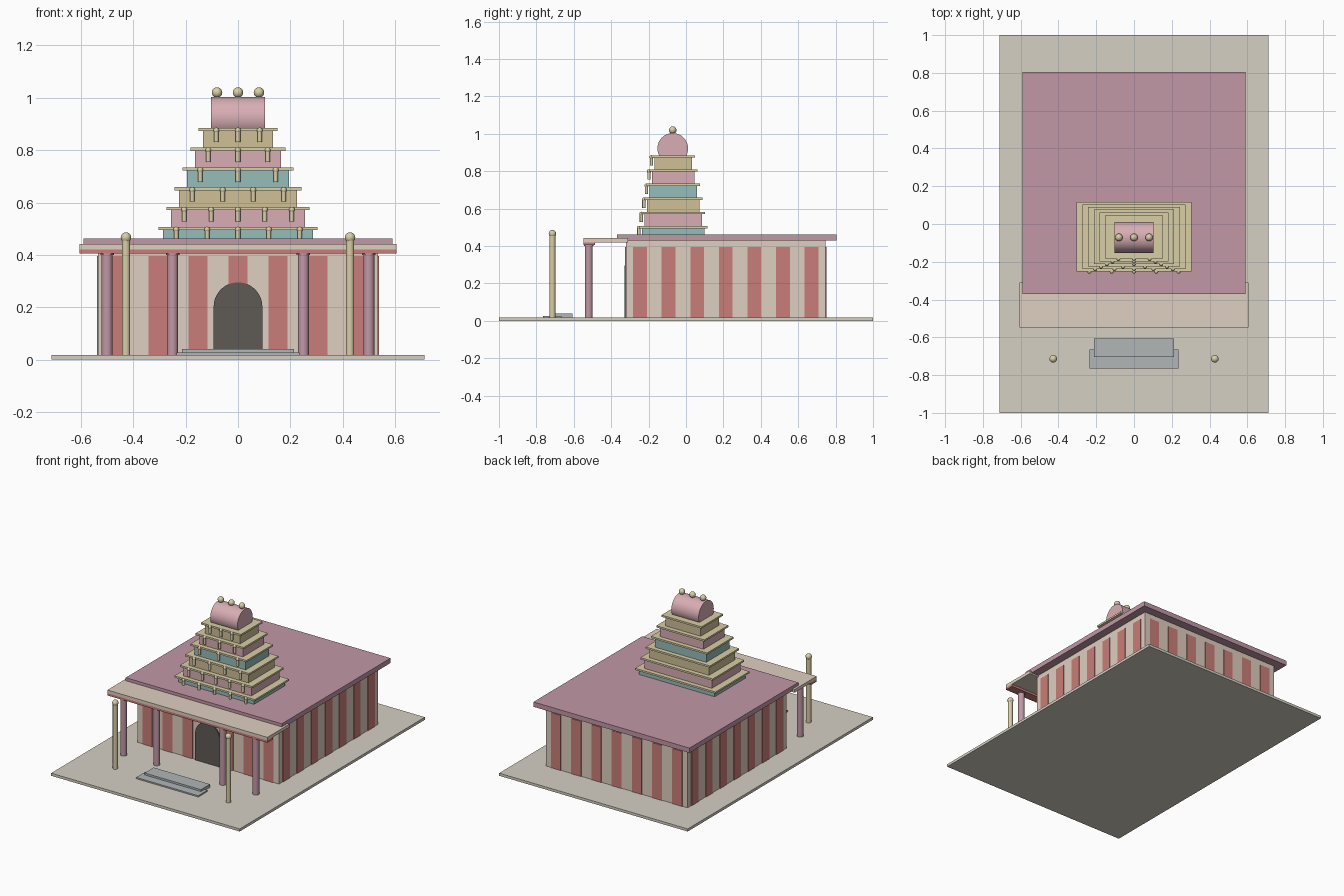
import bpy, math

if "Cube" in bpy.data.objects:
    bpy.data.objects.remove(bpy.data.objects["Cube"])

def mat(name, rgb):
    m = bpy.data.materials.new(name)
    m.diffuse_color = (*[(c / 255) ** 2.2 for c in rgb], 1)
    m.use_nodes = True
    m.node_tree.nodes["Principled BSDF"].inputs["Base Color"].default_value = m.diffuse_color
    return m

STONE = mat("stone", (212, 207, 194))
CREAM = mat("cream", (222, 205, 190))
RED = mat("red", (200, 125, 120))
MAUVE = mat("mauve", (192, 150, 165))
PINK = mat("pink", (215, 172, 178))
TEAL = mat("teal", (148, 188, 184))
SAND = mat("sand", (205, 190, 150))
GOLD = mat("gold", (216, 205, 165))
DARK = mat("dark", (95, 90, 86))
GREY = mat("grey", (175, 180, 182))

def finish(name, m):
    o = bpy.context.object
    o.name = name
    o.data.materials.append(m)
    return o

def box(name, x0, x1, y0, y1, z0, z1, m):
    bpy.ops.mesh.primitive_cube_add(size=1, location=((x0 + x1) / 2, (y0 + y1) / 2, (z0 + z1) / 2))
    o = finish(name, m)
    o.scale = (x1 - x0, y1 - y0, z1 - z0)
    return o

def cyl(name, x, y, z0, z1, r, m, n=24):
    bpy.ops.mesh.primitive_cylinder_add(vertices=n, radius=r, depth=z1 - z0, location=(x, y, (z0 + z1) / 2))
    bpy.ops.object.shade_smooth_by_angle()
    return finish(name, m)

def ball(name, x, y, z, r, m, n=20):
    bpy.ops.mesh.primitive_uv_sphere_add(segments=n, ring_count=n // 2, radius=r, location=(x, y, z))
    bpy.ops.object.shade_smooth()
    return finish(name, m)

# Courtyard slab, hall and roofs
box("courtyard", -.713, .713, -1, 1, 0, .018, STONE)
X, Y0, Y1 = .535, -.322, .747
box("hall", -X, X, Y0, Y1, .018, .43, CREAM)
box("main_roof", -.59, .59, -.37, .805, .43, .463, MAUVE)
box("porch_roof", -.605, .605, -.547, -.31, .42, .442, CREAM)
box("porch_beam", -.605, .605, -.547, -.487, .405, .42, RED)

# Painted wall stripes, seven to each side
for i in range(7):
    x = -X + (i + .5) * 2 * X / 7
    y = Y0 + (i + .5) * (Y1 - Y0) / 7
    for a, b in ((Y0 - .004, Y0 + .004), (Y1 - .004, Y1 + .004)):
        box("end_stripe", x - .037, x + .037, a, b, .018, .395, RED)
    for s in (-X, X):
        box("side_stripe", s - .004, s + .004, y - .037, y + .037, .018, .395, RED)

# Arched doorway
R, ZC = .093, .202
pts = [(-R, .018), (R, .018)] + [(R * math.cos(math.pi * i / 24), ZC + R * math.sin(math.pi * i / 24)) for i in range(25)]
n = len(pts)
verts = [(x, y, z) for y in (Y0 - .008, Y0 + .01) for x, z in pts]
faces = [list(range(n)), list(range(2 * n - 1, n - 1, -1))]
faces += [(i, i + n, (i + 1) % n + n, (i + 1) % n) for i in range(n)]
me = bpy.data.meshes.new("doorway")
me.from_pydata(verts, [], faces)
me.materials.append(DARK)
bpy.context.collection.objects.link(bpy.data.objects.new("doorway", me))

# Steps
box("lower_step", -.235, .235, -.765, -.665, .005, .027, GREY)
box("upper_step", -.213, .213, -.705, -.607, .018, .04, GREY)

# Porch columns and lamp posts
for s in (-1, 1):
    for x in (.25, .5):
        cyl("porch_column", s * x, -.52, .018, .41, .021, MAUVE)
        cyl("column_capital", s * x, -.52, .4, .412, .026, MAUVE)
    cyl("lamp_post", s * .428, -.714, .018, .455, .016, GOLD)
    ball("lamp_ball", s * .428, -.714, .466, .02, GOLD)

# Stepped tower with ledges and small figures
CY = -.068
z = .463
for i, m in enumerate((TEAL, PINK, SAND, TEAL, PINK, SAND)):
    hx, hy = .286 - .0306 * i, .167 - .0135 * i
    top = .495 + .0757 * i
    box("tower_tier", -hx, hx, CY - hy, CY + hy, z, top, m)
    box("tower_ledge", -hx - .018, hx + .018, CY - hy - .017, CY + hy + .017, top, top + .012, GOLD)
    z = top + .012
    count = max(3, int(2 * hx / .1))
    for k in range(count):
        x = (hx - .05) * (2 * k / (count - 1) - 1)
        y = CY - hy - .017
        cyl("figure_body", x, y, z - .055, z - .013, .009, GOLD, 12)
        ball("figure_head", x, y, z - .01, .011, GOLD, 12)

# Barrel vault crown and finials
bpy.ops.mesh.primitive_cylinder_add(vertices=40, radius=.082, depth=.206, location=(0, CY - .003, .922), rotation=(0, math.pi / 2, 0))
bpy.ops.object.shade_smooth_by_angle()
finish("barrel_crown", PINK)
for x in (-.08, 0, .08):
    ball("finial", x, CY - .003, 1.02, .02, GOLD)
